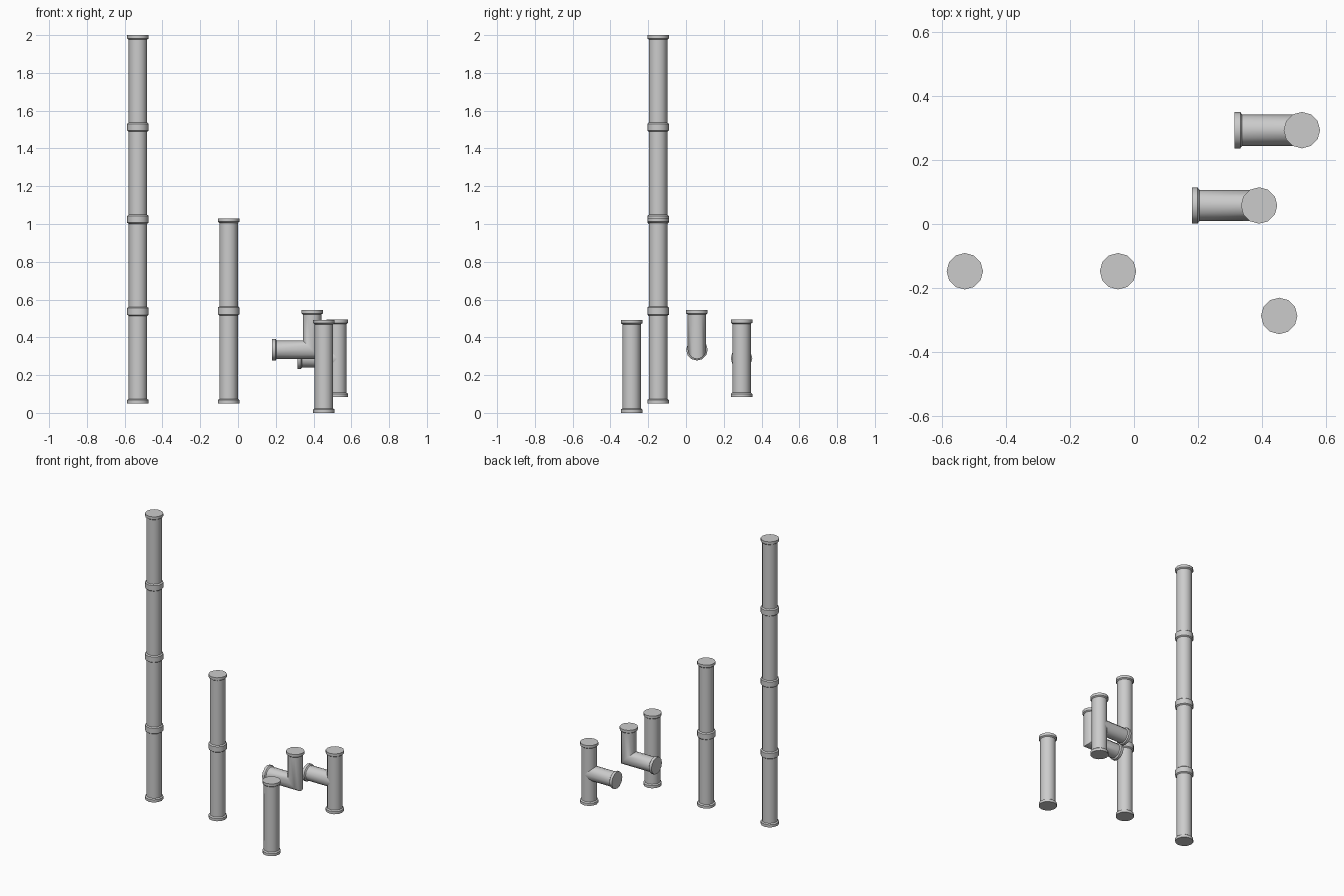
import bpy, math

if "Cube" in bpy.data.objects:
    bpy.data.objects.remove(bpy.data.objects["Cube"])

SIDES = 12
R, F = 0.049, 0.057        # pipe and flange radius
END = [(F, 0.0), (F, 0.018), (R, 0.024)]   # flange profile: radius, distance from end
ANG = [2 * math.pi * i / SIDES for i in range(SIDES)]


def ring_z(x, y, z, r):
    """Ring around a vertical axis."""
    return [(x + r * math.cos(a), y + r * math.sin(a), z) for a in ANG]


def ring_x(x, y, z, r):
    """Ring around a horizontal axis, ordered to follow on from ring_z."""
    return [(x, y + r * math.sin(a), z - r * math.cos(a)) for a in ANG]


def skin(name, rings, cap_last=True):
    """Bridge successive rings with quads and cap the ends."""
    verts = [v for ring in rings for v in ring]
    faces = []
    for k in range(len(rings) - 1):
        for i in range(SIDES):
            j = (i + 1) % SIDES
            a, b = k * SIDES, (k + 1) * SIDES
            faces.append((a + i, b + i, b + j, a + j))
    faces.append(tuple(range(SIDES)))
    if cap_last:
        n = len(verts)
        faces.append(tuple(range(n - 1, n - SIDES - 1, -1)))
    me = bpy.data.meshes.new(name)
    me.from_pydata(verts, [], faces)
    ob = bpy.data.objects.new(name, me)
    bpy.context.collection.objects.link(ob)
    bpy.ops.object.select_all(action='DESELECT')
    ob.select_set(True)
    bpy.context.view_layer.objects.active = ob
    bpy.ops.object.shade_smooth_by_angle(angle=math.radians(35))
    return ob


def straight(name, x, y, z0, z1, count=1):
    """Vertical run of flanged pipe lengths, built from the top down."""
    step = (z1 - z0) / count
    rings = []
    for s in range(count):
        top, bot = z1 - s * step, z1 - (s + 1) * step
        rings += [ring_z(x, y, top - d, r) for r, d in (END if s == 0 else END[1:])]
        low = END[::-1] if s == count - 1 else END[:0:-1]
        rings += [ring_z(x, y, bot + d, r) for r, d in low]
    return skin(name, rings)


# Straight pipes
straight("tall_pipe", -0.53, -0.148, 0.05, 2.0, 4)
straight("medium_pipe", -0.05, -0.148, 0.05, 1.03, 2)
straight("short_pipe", 0.455, -0.288, 0.0, 0.493)

# Elbow: vertical leg, mitred corner, horizontal leg
ex, ey, ez = 0.392, 0.058, 0.334
rings = [ring_z(ex, ey, 0.545 - d, r) for r, d in END]
rings.append([(ex + R * math.cos(a), ey + R * math.sin(a), ez - R * math.cos(a)) for a in ANG])
rings += [ring_x(0.181 + d, ey, ez, r) for r, d in reversed(END)]
skin("elbow_pipe", rings)

# Tee: vertical pipe and a branch whose inner end follows the pipe wall
tx, ty, tz = 0.526, 0.294, 0.289
straight("tee_pipe", tx, ty, 0.083, 0.495)
rings = [ring_x(0.315 + d, ty, tz, r) for r, d in END]
rings.append([(tx - abs(R * math.cos(a)), ty + R * math.sin(a), tz - R * math.cos(a)) for a in ANG])
branch = skin("tee_branch", rings, cap_last=False)
branch.data.flip_normals()
